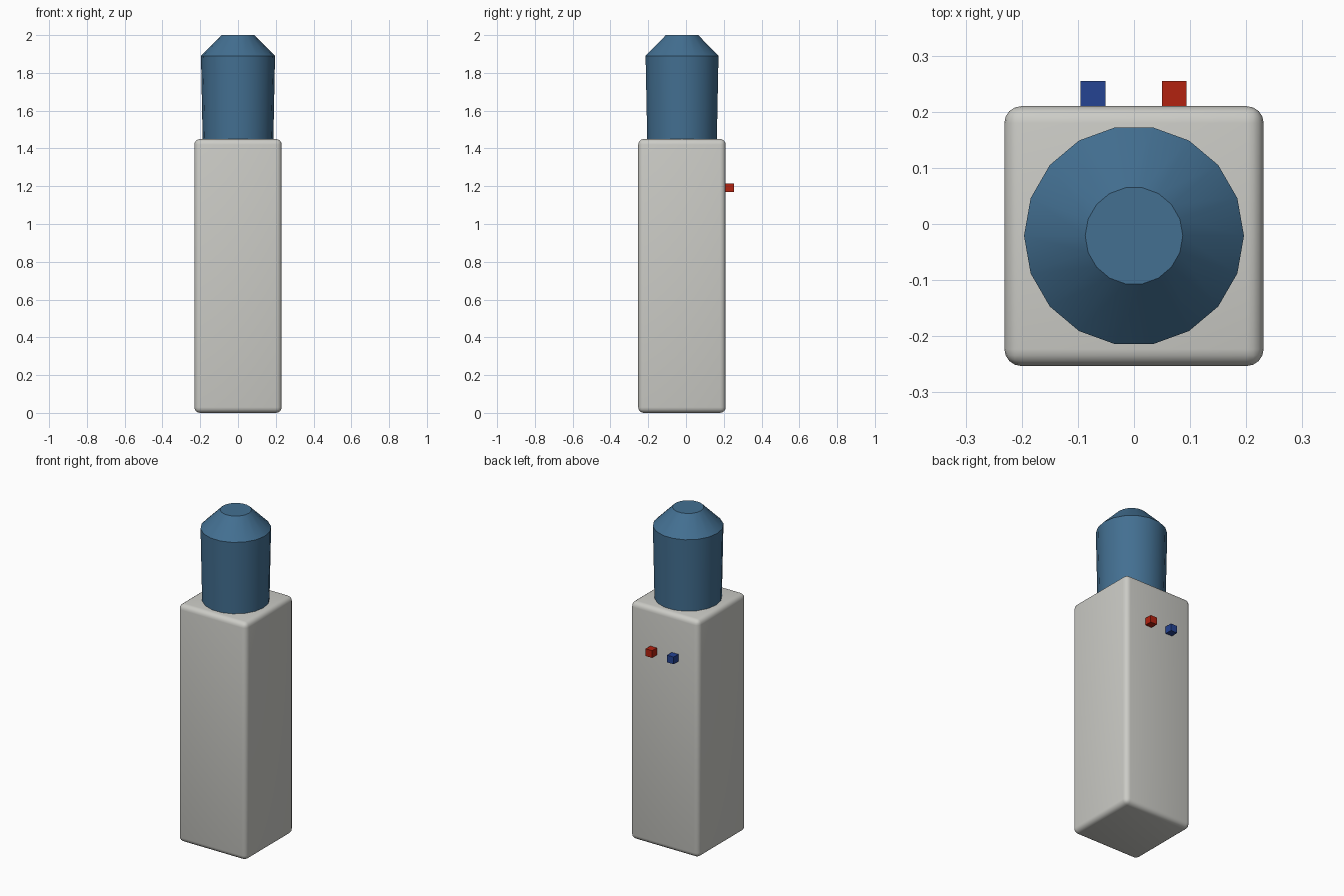
import bpy
import bmesh
from math import cos, sin, tau, radians

cube = bpy.data.objects.get("Cube")
if cube:
    bpy.data.objects.remove(cube, do_unlink=True)


def material(name, rgb):
    mat = bpy.data.materials.new(name)
    mat.use_nodes = True
    mat.diffuse_color = (*rgb, 1)
    bsdf = mat.node_tree.nodes["Principled BSDF"]
    bsdf.inputs["Base Color"].default_value = (*rgb, 1)
    return mat


def add_object(name, bm, mat):
    mesh = bpy.data.meshes.new(name)
    bmesh.ops.recalc_face_normals(bm, faces=bm.faces)
    bm.to_mesh(mesh)
    bm.free()
    mesh.materials.append(mat)
    obj = bpy.data.objects.new(name, mesh)
    bpy.context.collection.objects.link(obj)
    return obj


def box(name, low, high, mat):
    bm = bmesh.new()
    bmesh.ops.create_cube(bm, size=1)
    for v in bm.verts:
        v.co = [(a + b) / 2 + c * (b - a) for a, b, c in zip(low, high, v.co)]
    return add_object(name, bm, mat)


def lathe(name, profile, sides, y, mat):
    bm = bmesh.new()
    rings = [[bm.verts.new((r * cos(tau * i / sides), y + r * sin(tau * i / sides), z))
              for i in range(sides)] for r, z in profile]
    for a, b in zip(rings, rings[1:]):
        for i in range(sides):
            j = (i + 1) % sides
            bm.faces.new((a[i], a[j], b[j], b[i]))
    bm.faces.new(rings[0])
    bm.faces.new(rings[-1])
    return add_object(name, bm, mat)


def smooth(obj, angle):
    bpy.ops.object.select_all(action="DESELECT")
    obj.select_set(True)
    bpy.context.view_layer.objects.active = obj
    bpy.ops.object.shade_smooth_by_angle(angle=radians(angle))


casing = material("pale grey", (0.60, 0.60, 0.565))
water = material("water blue", (0.056, 0.16, 0.285))
hot = material("tap red", (0.45, 0.016, 0.005))
cold = material("tap blue", (0.018, 0.056, 0.29))

# Tall cabinet with rounded edges
cabinet = box("cabinet", (-0.231, -0.253, 0), (0.231, 0.21, 1.45), casing)
bevel = cabinet.modifiers.new("rounded_edges", "BEVEL")
bevel.width = 0.03
bevel.segments = 4
smooth(cabinet, 180)

# Tapered bottle with a sloping shoulder and flat top
bottle = lathe("bottle", [(0.187, 1.44), (0.196, 1.89), (0.087, 2.0)], 18, -0.021, water)
smooth(bottle, 30)

# Hot and cold taps on the back
for name, x, mat in (("hot_tap", 0.072, hot), ("cold_tap", -0.073, cold)):
    box(name, (x - 0.022, 0.205, 1.17), (x + 0.022, 0.255, 1.214), mat)
